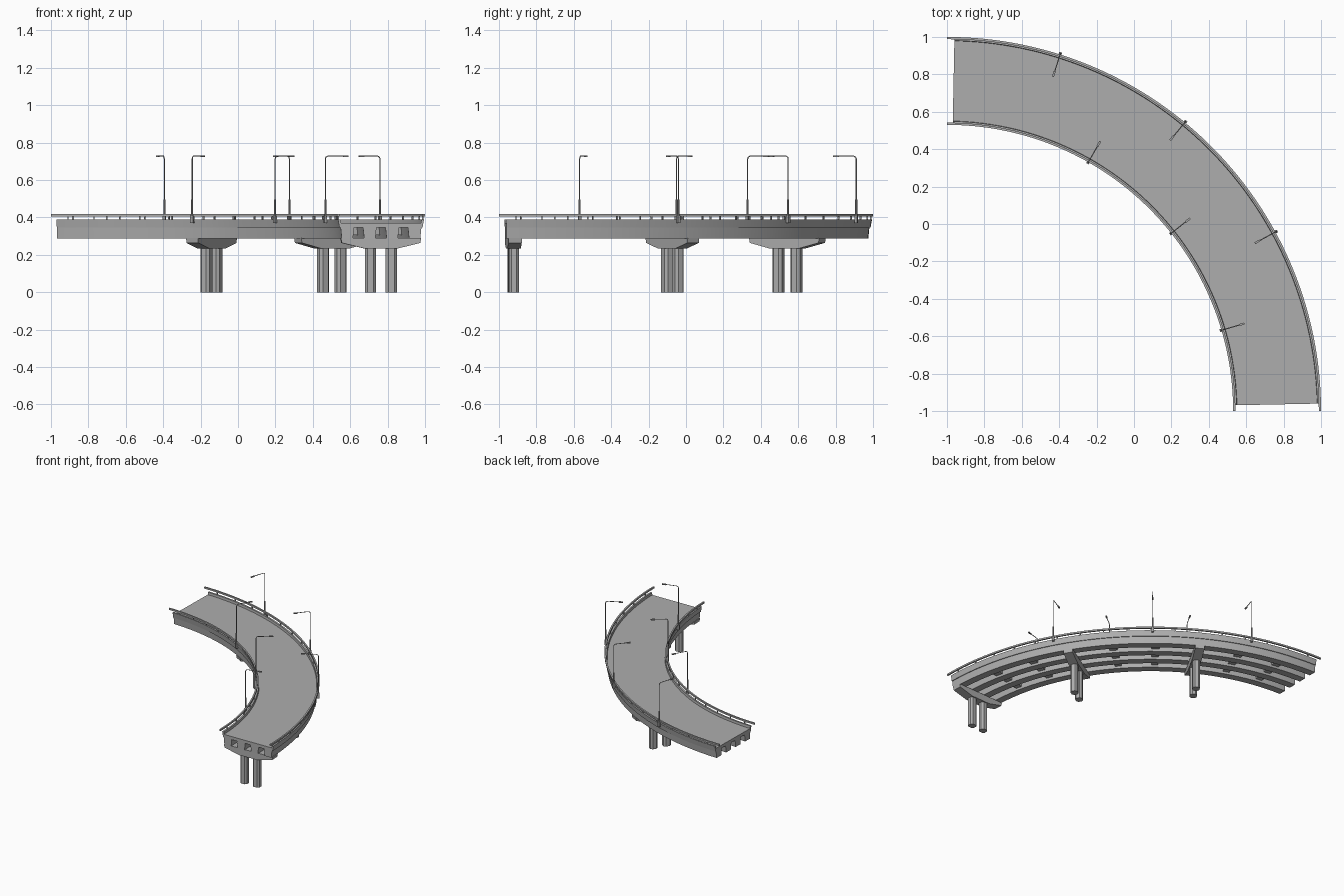
import bpy, bmesh, math
from mathutils import Matrix, Vector

cube = bpy.data.objects.get("Cube")
if cube:
    bpy.data.objects.remove(cube, do_unlink=True)

CENTER = Vector((-1, -1, 0))   # centre of the bend
MID = 1.765                    # radius of the road's middle line
PIERS = (2.5, 31.7, 60.9)
SPAN = 29.2


def material(name, value):
    m = bpy.data.materials.new(name)
    m.use_nodes = True
    color = (value, value, value, 1)
    m.diffuse_color = color
    m.node_tree.nodes["Principled BSDF"].inputs["Base Color"].default_value = color
    return m


concrete = material("concrete grey", 0.42)
steel = material("lamp steel grey", 0.36)


def make_object(name, bm, mat, smooth=False):
    bmesh.ops.recalc_face_normals(bm, faces=bm.faces)
    me = bpy.data.meshes.new(name)
    bm.to_mesh(me)
    bm.free()
    me.materials.append(mat)
    ob = bpy.data.objects.new(name, me)
    bpy.context.collection.objects.link(ob)
    if smooth:
        bpy.ops.object.select_all(action="DESELECT")
        bpy.context.view_layer.objects.active = ob
        ob.select_set(True)
        bpy.ops.object.shade_smooth_by_angle(angle=math.radians(25))
    return ob


def sweep(bm, profile, start, end, steps=1):
    """Sweep an (offset from road middle, height) outline around the bend."""
    rings = []
    for i in range(steps + 1):
        a = math.radians(start + (end - start) * i / steps)
        d = Vector((math.cos(a), math.sin(a), 0))
        rings.append([bm.verts.new(CENTER + d * (MID + o) + Vector((0, 0, z)))
                      for o, z in profile])
    n = len(profile)
    for r, s in zip(rings, rings[1:]):
        for k in range(n):
            bm.faces.new((r[k], r[(k + 1) % n], s[(k + 1) % n], s[k]))
    bm.faces.new(rings[0])
    bm.faces.new(rings[-1])


def prism(bm, outline, vector):
    """Extrude a closed 3D outline along a vector."""
    face = bm.faces.new([bm.verts.new(p) for p in outline])
    ext = bmesh.ops.extrude_face_region(bm, geom=[face])
    moved = [g for g in ext["geom"] if isinstance(g, bmesh.types.BMVert)]
    bmesh.ops.translate(bm, vec=vector, verts=moved)


def rect(o, half, low, high):
    return [(o - half, low), (o + half, low), (o + half, high), (o - half, high)]


def frame(angle, offset=0):
    """Local frame on the bend: x outward, y along the road."""
    a = math.radians(angle)
    spot = CENTER + Vector((math.cos(a), math.sin(a), 0)) * (MID + offset)
    return Matrix.Translation(spot) @ Matrix.Rotation(a, 4, "Z")


# Deck with raised curbs and sloping outer faces
half = [(0.222, 0.345), (0.23, 0.39), (0.216, 0.39), (0.214, 0.37)]
bm = bmesh.new()
sweep(bm, half + [(-o, z) for o, z in reversed(half)], 1.15, 88.85, 72)
make_object("road_deck", bm, concrete, True)

# Four girders under the deck
girders = (-0.18, -0.06, 0.06, 0.18)
bm = bmesh.new()
for o in girders:
    sweep(bm, [(o - 0.03, 0.288), (o + 0.03, 0.288),
               (o + 0.036, 0.346), (o - 0.036, 0.346)], 1.15, 88.85, 72)
make_object("girders", bm, concrete, True)

# Cross blocks at the thirds of each span
bm = bmesh.new()
for p in PIERS:
    for third in (1, 2):
        a = p + SPAN * third / 3
        for o in (-0.12, 0, 0.12):
            sweep(bm, rect(o, 0.03, 0.306, 0.346), a - 0.9, a + 0.9)
make_object("cross_blocks", bm, concrete)

# Piers: a tapered cap on two columns with chamfered corners
cap = [(0.215, 0.29), (0.21, 0.264), (0.085, 0.233)]
cap += [(-o, z) for o, z in reversed(cap)]
w, d, c = 0.03, 0.027, 0.014
column = [(w, d - c), (w - c, d), (c - w, d), (-w, d - c),
          (-w, c - d), (c - w, -d), (w - c, -d), (w, c - d)]
for i, p in enumerate(PIERS, 1):
    bm = bmesh.new()
    prism(bm, [(o, -0.036, z) for o, z in cap], (0, 0.072, 0))
    make_object(f"pier_cap_{i}", bm, concrete).matrix_world = frame(p)
    bm = bmesh.new()
    for o in (-0.055, 0.055):
        prism(bm, [(o + x, y, 0) for x, y in column], (0, 0, 0.236))
    make_object(f"pier_columns_{i}", bm, concrete).matrix_world = frame(p)

# Guard rails and their short posts
for side, name in ((-1, "inner"), (1, "outer")):
    bm = bmesh.new()
    sweep(bm, rect(side * 0.229, 0.006, 0.406, 0.419), 0, 90, 72)
    make_object(f"{name}_rail", bm, concrete, True)
    bm = bmesh.new()
    for k in range(17):
        a = 3.4 + 5.2 * k
        sweep(bm, rect(side * 0.226, 0.004, 0.388, 0.408), a - 0.12, a + 0.12)
    make_object(f"{name}_rail_posts", bm, concrete)


def cylinder(bm, radius, low, high, sides=10):
    bmesh.ops.create_cone(bm, cap_ends=True, segments=sides, radius1=radius,
                          radius2=radius, depth=high - low,
                          matrix=Matrix.Translation((0, 0, (low + high) / 2)))


def box(bm, center, size):
    bmesh.ops.create_cube(bm, size=1, matrix=Matrix.Translation(center)
                          @ Matrix.Diagonal((*size, 1)))


# Street lamp, built with its arm reaching along local -x
bm = bmesh.new()
box(bm, (0, 0, 0.39), (0.016, 0.016, 0.04))
cylinder(bm, 0.0055, 0.39, 0.495)
cylinder(bm, 0.003, 0.495, 0.715, 8)
bend = [(0, 0.71), (-0.003, 0.722), (-0.014, 0.728), (-0.1, 0.728)]
for (x0, z0), (x1, z1) in zip(bend, bend[1:]):
    span = Vector((x1 - x0, 0, z1 - z0))
    rot = span.to_track_quat("Z", "Y").to_matrix().to_4x4()
    bmesh.ops.create_cone(bm, cap_ends=True, segments=8, radius1=0.0027,
                          radius2=0.0027, depth=span.length + 0.001,
                          matrix=Matrix.Translation(((x0 + x1) / 2, 0, (z0 + z1) / 2)) @ rot)
box(bm, (-0.114, 0, 0.727), (0.03, 0.011, 0.008))
lamp = make_object("outer_lamp_1", bm, steel, True)

# Lamps alternate between the two edges, each facing the road
turn = Matrix.Rotation(math.pi, 4, "Z")
for i in range(3):
    outer = lamp
    if i:
        outer = bpy.data.objects.new(f"outer_lamp_{i + 1}", lamp.data)
        bpy.context.collection.objects.link(outer)
    outer.matrix_world = frame(28.6 + 21.9 * i, 0.239)
    inner = bpy.data.objects.new(f"inner_lamp_{i + 1}", lamp.data)
    bpy.context.collection.objects.link(inner)
    inner.matrix_world = frame(16.4 + 22 * i, -0.236) @ turn
